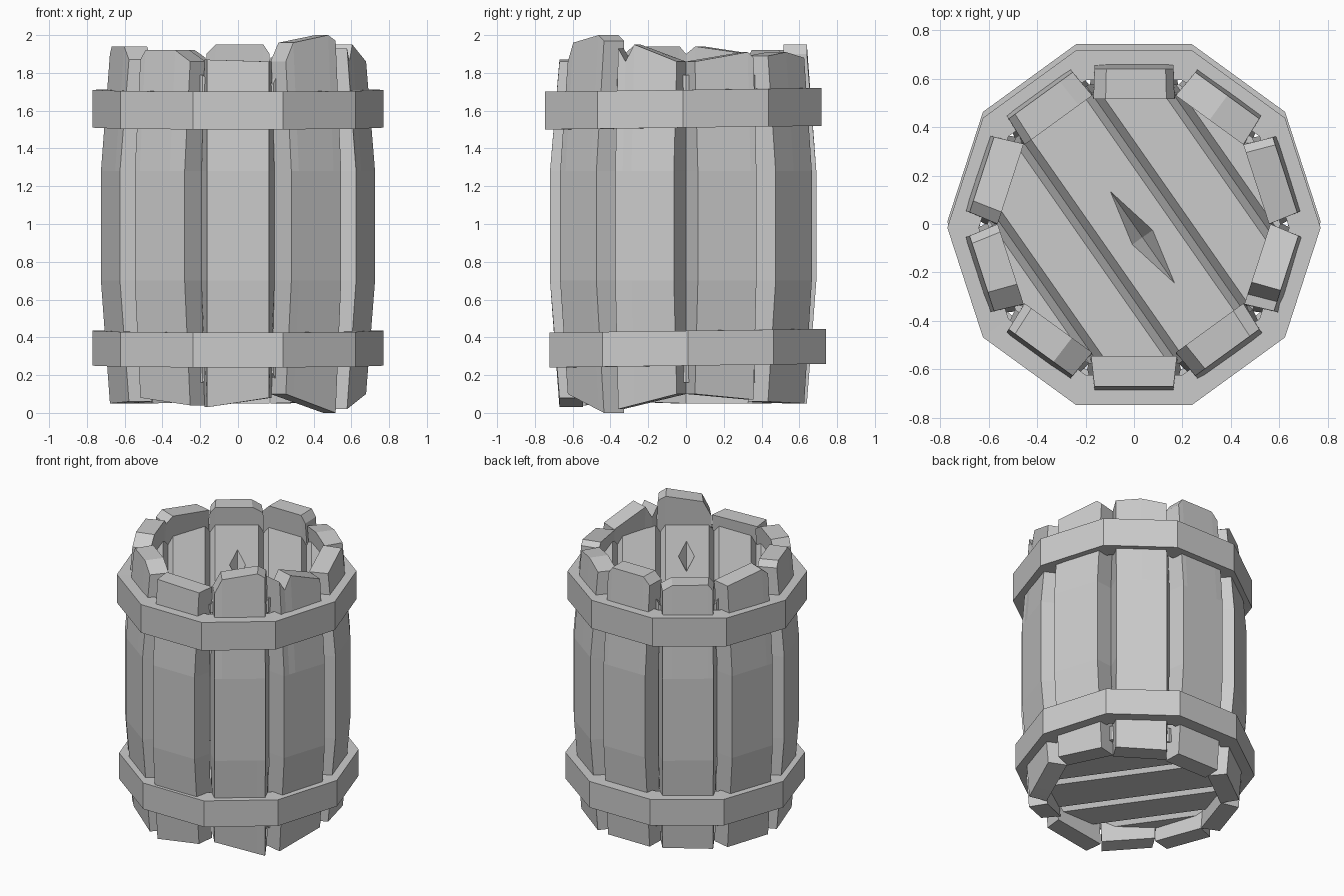
import bpy, bmesh, math
from mathutils import Vector, Matrix

if "Cube" in bpy.data.objects:
    bpy.data.objects.remove(bpy.data.objects["Cube"])

TAN18 = math.tan(math.radians(18))


def finish(bm, name):
    bmesh.ops.recalc_face_normals(bm, faces=bm.faces)
    me = bpy.data.meshes.new(name)
    bm.to_mesh(me)
    bm.free()
    ob = bpy.data.objects.new(name, me)
    bpy.context.collection.objects.link(ob)
    return ob


# Stave: bulging trapezoid plank with a broken top edge
def stave(name, angle, top, bottom, adj=0.0, thick=0.125):
    a = math.radians(angle)
    out, tan = Vector((math.cos(a), math.sin(a), 0)), Vector((-math.sin(a), math.cos(a), 0))
    bm = bmesh.new()
    outer, inner = [], []
    for f, ztop in top:
        zbot = bottom[0] + (bottom[1] - bottom[0]) * (f + 1) / 2
        oc, ic = [], []
        for z, r in ((zbot, 0.655), (0.7, 0.705), (1.28, 0.705), (ztop, 0.655)):
            r += adj
            up = Vector((0, 0, z))
            ri = r - thick
            oc.append(bm.verts.new(out * r + tan * f * 0.163 + up))
            ic.append(bm.verts.new(out * ri + tan * f * ri * TAN18 + up))
        outer.append(oc)
        inner.append(ic)
    n = len(top)
    for c in range(n - 1):
        for g in (outer, inner):
            for k in range(3):
                bm.faces.new((g[c][k], g[c + 1][k], g[c + 1][k + 1], g[c][k + 1]))
        for k in (0, 3):
            bm.faces.new((outer[c][k], outer[c + 1][k], inner[c + 1][k], inner[c][k]))
    for c in (0, n - 1):
        for k in range(3):
            bm.faces.new((outer[c][k], outer[c][k + 1], inner[c][k + 1], inner[c][k]))
    return finish(bm, name)


# angle, top edge as (side fraction, height), bottom heights, radius change
STAVES = [
    (-90, [(-1, 1.87), (1, 1.86)], (0.03, 0.08), 0.015),
    (-54, [(-1, 1.86), (-.7, 1.96), (.7, 2.0), (1, 1.97)], (0.1, 0.0), 0.0),
    (-18, [(-1, 1.93), (-.75, 1.86), (-.45, 1.95), (1, 1.86)], (0.02, 0.1), 0.005),
    (18, [(-1, 1.86), (.8, 1.91), (1, 1.88)], (0.1, 0.07), 0.0),
    (54, [(-1, 1.89), (0, 1.91), (1, 1.88)], (0.06, 0.05), 0.0),
    (90, [(-1, 1.9), (-.8, 1.95), (.7, 1.95), (1, 1.9)], (0.05, 0.05), -0.015),
    (126, [(-1, 1.88), (-.6, 1.92), (.8, 1.92), (1, 1.88)], (0.06, 0.05), 0.0),
    (162, [(-1, 1.9), (.7, 1.94), (1, 1.9)], (0.05, 0.05), 0.005),
    (198, [(-1, 1.9), (-.8, 1.94), (.5, 1.94), (1, 1.87)], (0.05, 0.06), 0.005),
    (234, [(-1, 1.87), (-.8, 1.92), (.4, 1.92), (1, 1.86)], (0.08, 0.04), 0.0),
]
for i, (ang, top, bottom, adj) in enumerate(STAVES):
    stave(f"stave_{i + 1}", ang, top, bottom, adj)


# Hoop: ten-sided band with a slight tilt
def hoop(name, z0, z1, y, tilt):
    bm = bmesh.new()
    rings = []
    for r, z in ((0.77, z0), (0.77, z1), (0.64, z1), (0.64, z0)):
        rings.append([bm.verts.new((r * math.cos(k * math.tau / 10),
                                    r * math.sin(k * math.tau / 10) + y,
                                    z + tilt * math.sin(k * math.tau / 10))) for k in range(10)])
    for j in range(4):
        p, q = rings[j], rings[(j + 1) % 4]
        for k in range(10):
            m = (k + 1) % 10
            bm.faces.new((p[k], p[m], q[m], q[k]))
    return finish(bm, name)


hoop("upper_hoop", 1.51, 1.71, -0.015, 0.01)
hoop("lower_hoop", 0.25, 0.435, 0.01, 0.01)


# Lid: grooved boards, trimmed to the ten-sided barrel
LID_TURN = math.radians(-55)


def lid(name, z, side):
    prof = [(-0.8, 0)]
    for g in (-0.45, -0.18, 0.165, 0.44):
        prof += [(g - 0.032, 0), (g, -0.05), (g + 0.032, 0)]
    prof += [(0.8, 0), (0.8, -0.1), (-0.8, -0.1)]
    bm = bmesh.new()
    face = bm.faces.new([bm.verts.new((-0.9, n, h * side)) for n, h in prof])
    ext = bmesh.ops.extrude_face_region(bm, geom=[face])
    bmesh.ops.translate(bm, vec=(1.8, 0, 0), verts=[v for v in ext["geom"] if isinstance(v, bmesh.types.BMVert)])
    bmesh.ops.transform(bm, verts=bm.verts, matrix=Matrix.Translation((0, 0, z)) @ Matrix.Rotation(LID_TURN, 4, "Z"))
    for k in range(10):
        a = math.radians(18 + 36 * k)
        no = Vector((math.cos(a), math.sin(a), 0))
        cut = bmesh.ops.bisect_plane(bm, geom=bm.verts[:] + bm.edges[:] + bm.faces[:],
                                     plane_co=no * 0.575, plane_no=no, clear_outer=True)
        edges = [e for e in cut["geom_cut"] if isinstance(e, bmesh.types.BMEdge)]
        bmesh.ops.holes_fill(bm, edges=edges, sides=0)
    return finish(bm, name)


top_lid = lid("top_lid", 1.79, 1)
lid("bottom_lid", 0.16, -1)

# Crack in the top lid, carved with a diamond wedge
bm = bmesh.new()
bmesh.ops.create_cone(bm, cap_ends=True, segments=4, radius1=0.0, radius2=1.0, depth=1.0)
bmesh.ops.remove_doubles(bm, verts=bm.verts, dist=0.001)
bmesh.ops.transform(bm, verts=bm.verts, matrix=Matrix.Translation((0.035, -0.055, 1.77))
                    @ Matrix.Rotation(LID_TURN, 4, "Z") @ Matrix.Diagonal((0.36, 0.08, 0.14, 1)))
cutter = finish(bm, "crack_cutter")
cutter.hide_render = True
cutter.hide_set(True)
mod = top_lid.modifiers.new("crack", "BOOLEAN")
mod.operation, mod.object, mod.solver = "DIFFERENCE", cutter, "EXACT"
